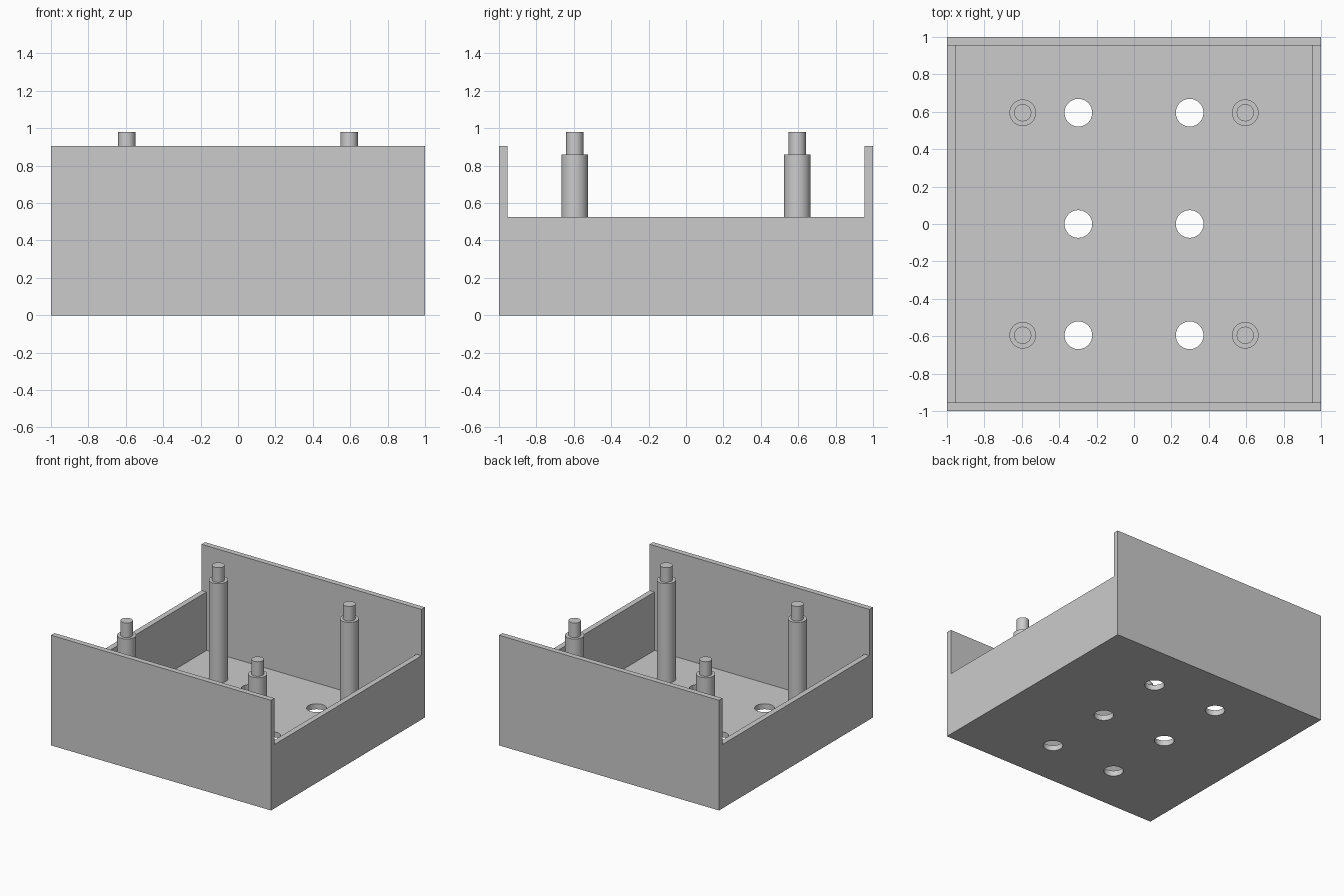
import bpy

if "Cube" in bpy.data.objects:
    bpy.data.objects.remove(bpy.data.objects["Cube"], do_unlink=True)

WALL = 0.045        # thickness of walls and floor
HEIGHT = 0.905      # front and back walls
SIDE = 0.525        # lower side walls
POST = 0.595        # post offset from the centre
INNER = 2 - 2 * WALL

grey = bpy.data.materials.new("Plain grey")
grey.use_nodes = True
colour = (0.6, 0.6, 0.6, 1)
grey.diffuse_color = colour
grey.node_tree.nodes["Principled BSDF"].inputs["Base Color"].default_value = colour


def box(name, width, depth, bottom, top):
    bpy.ops.mesh.primitive_cube_add(size=1, location=(0, 0, (bottom + top) / 2))
    obj = bpy.context.object
    obj.name = name
    obj.scale = (width, depth, top - bottom)
    bpy.ops.object.transform_apply(location=True, rotation=False, scale=True)
    obj.data.materials.append(grey)
    return obj


def cylinder(name, x, y, radius, bottom, top):
    bpy.ops.mesh.primitive_cylinder_add(
        vertices=48, radius=radius, depth=top - bottom,
        location=(x, y, (bottom + top) / 2))
    obj = bpy.context.object
    obj.name = name
    obj.data.materials.append(grey)
    bpy.ops.object.shade_smooth_by_angle()
    return obj


def cut(target, cutter):
    mod = target.modifiers.new("Cut", 'BOOLEAN')
    mod.operation = 'DIFFERENCE'
    mod.solver = 'EXACT'
    mod.object = cutter
    bpy.context.view_layer.objects.active = target
    bpy.ops.object.modifier_apply(modifier=mod.name)
    bpy.data.objects.remove(cutter, do_unlink=True)


# Open tray: tall front and back, low sides, hollow inside
tray = box("tray", 2, 2, 0, HEIGHT)
cut(tray, box("side_cutter", 3, INNER, SIDE, 2))
cut(tray, box("cavity_cutter", INNER, INNER, WALL, 2))

# Two columns of three round holes through the floor
for x in (-POST / 2, POST / 2):
    for y in (-POST, 0, POST):
        cut(tray, cylinder("hole_cutter", x, y, 0.074, -0.2, 0.2))
bpy.ops.object.select_all(action='DESELECT')
tray.select_set(True)
bpy.context.view_layer.objects.active = tray
bpy.ops.object.shade_smooth_by_angle()

# Four stepped posts standing on the floor
for side, x in (("right", -POST), ("left", POST)):
    for end, y in (("front", -POST), ("back", POST)):
        cylinder(f"{end}_{side}_post", x, y, 0.071, WALL, 0.86)
        cylinder(f"{end}_{side}_pin", x, y, 0.046, 0.86, 0.98)
